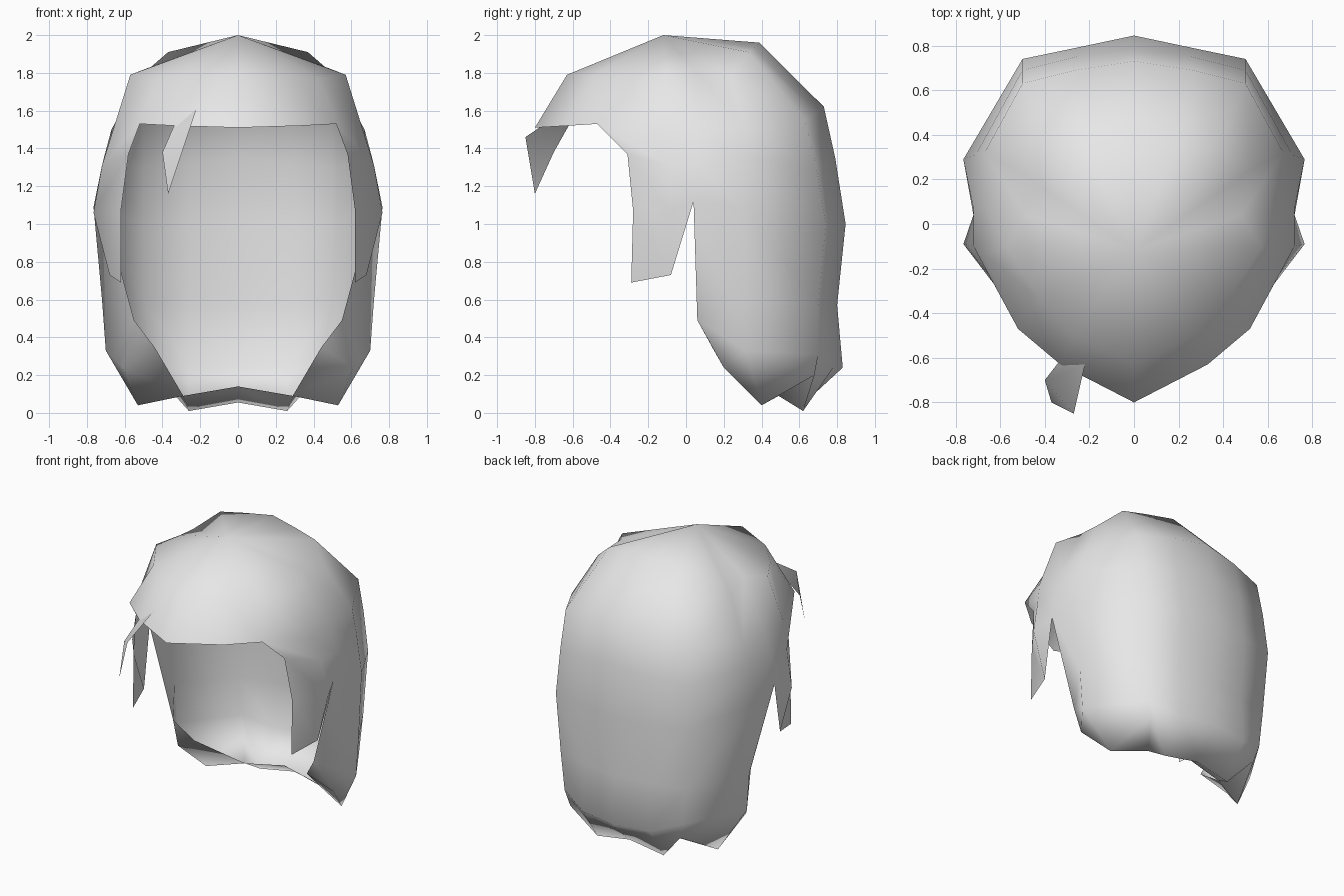
import bpy
import bmesh
import math

# Remove the default cube
cube = bpy.data.objects.get("Cube")
if cube:
    bpy.data.objects.remove(cube, do_unlink=True)

# Single plain grey material
grey = bpy.data.materials.new("plain_grey")
grey.use_nodes = True
colour = (0.8, 0.8, 0.8, 1.0)
grey.diffuse_color = colour
grey.node_tree.nodes["Principled BSDF"].inputs["Base Color"].default_value = colour


def add_face(bm, points):
    """Add one polygon, skipping repeated corners."""
    unique = list(dict.fromkeys(points))
    if len(unique) > 2:
        bm.faces.new([bm.verts.new(p) for p in unique])


def bridge(bm, first, second):
    """Skin two strands; the shorter one holds its last point."""
    count = max(len(first), len(second))

    def pick(strand, i):
        return strand[min(i, len(strand) - 1)]

    for i in range(count - 1):
        add_face(bm, [pick(first, i), pick(second, i),
                      pick(second, i + 1), pick(first, i + 1)])


def finish(bm, name, smooth_angle, mirrored):
    """Weld the mesh, make the object, and shade it smooth."""
    bmesh.ops.remove_doubles(bm, verts=bm.verts, dist=0.001)
    bmesh.ops.recalc_face_normals(bm, faces=bm.faces)
    mesh = bpy.data.meshes.new(name)
    bm.to_mesh(mesh)
    bm.free()
    mesh.materials.append(grey)
    obj = bpy.data.objects.new(name, mesh)
    bpy.context.collection.objects.link(obj)
    bpy.ops.object.select_all(action="DESELECT")
    obj.select_set(True)
    bpy.context.view_layer.objects.active = obj
    bpy.ops.object.shade_smooth_by_angle(angle=math.radians(smooth_angle))
    if mirrored:
        mirror = obj.modifiers.new("mirror", "MIRROR")
        mirror.use_clip = True
        mirror.merge_threshold = 0.002


# Strands of the left half, each running from the crown down to the hem
crown_top = (0, -.12, 2)
fringe_middle = [(0, -.63, 1.79), (0, -.8, 1.51)]
fringe_side = [(.27, -.5, 1.78), (.33, -.63, 1.52)]
temple = [(.43, -.33, 1.77), (.52, -.47, 1.53), (.58, -.31, 1.37),
          (.62, -.28, 1.07), (.62, -.29, .69)]
side_lock = [(.57, -.1, 1.79), (.67, -.14, 1.47), (.72, -.1, 1.31),
             (.765, -.09, 1.06), (.68, -.08, .73)]
notch = [(.48, .04, 1.825), (.67, .07, 1.47), (.72, .07, 1.31), (.72, .04, 1.12)]

# Lower side edge, folding inwards below the notch
hem_start = (.55, .06, .49)
side_tip = (.53, .4, .04)
side_edge = notch + [hem_start, (.61, .2, .24), side_tip]
side = [(.52, .24, 1.78), (.67, .32, 1.5), (.71, .31, 1.35),
        (.765, .29, 1.09), (.72, .32, .6), (.7, .32, .33), side_tip]

# Back strands
back_side = [(.37, .33, 1.91), (.5, .63, 1.55), (.5, .69, 1.3),
             (.5, .74, 1), (.49, .7, .57), (.46, .7, .31), (.43, .68, .2)]
back_tip = (.26, .62, .01)
back_inner = [(.2, .36, 1.935), (.26, .69, 1.59), (.26, .75, 1.32),
              (.26, .79, 1), (.26, .76, .57), (.26, .78, .24), back_tip]
back_middle = [(0, .39, 1.96), (0, .73, 1.62), (0, .79, 1.35),
               (0, .845, 1), (0, .8, .57), (0, .83, .24), (0, .63, .055)]

# Hair shell
bm = bmesh.new()
strands = [fringe_middle, fringe_side, temple, side_lock,
           side_edge, side, back_side, back_inner, back_middle]
for left, right in zip(strands, strands[1:]):
    add_face(bm, [crown_top, left[0], right[0]])
bridge(bm, fringe_middle, fringe_side)
bridge(bm, fringe_side, temple[:2])
bridge(bm, temple, side_lock)
bridge(bm, side_lock, notch)
for left, right in zip(strands[4:], strands[5:]):
    bridge(bm, left, right)

# Underside curling in along the hem
inner_edge = (.29, .49, .09)
inner_middle = (0, .52, .14)
bridge(bm, side_edge[4:], [hem_start, (.44, .14, .345), inner_edge])
add_face(bm, [side_tip, back_side[-1], inner_edge])
add_face(bm, [back_side[-1], back_tip, inner_edge])
add_face(bm, [back_tip, back_middle[-1], inner_middle, inner_edge])
finish(bm, "hair_shell", 100, True)

# Loose strand hanging over the forehead
bm = bmesh.new()
strand_tip = (-.37, -.8, 1.16)
bridge(bm,
       [(-.22, -.63, 1.61), (-.27, -.85, 1.46), strand_tip],
       [(-.33, -.61, 1.54), (-.4, -.7, 1.38), strand_tip])
finish(bm, "loose_forehead_strand", 65, False)
